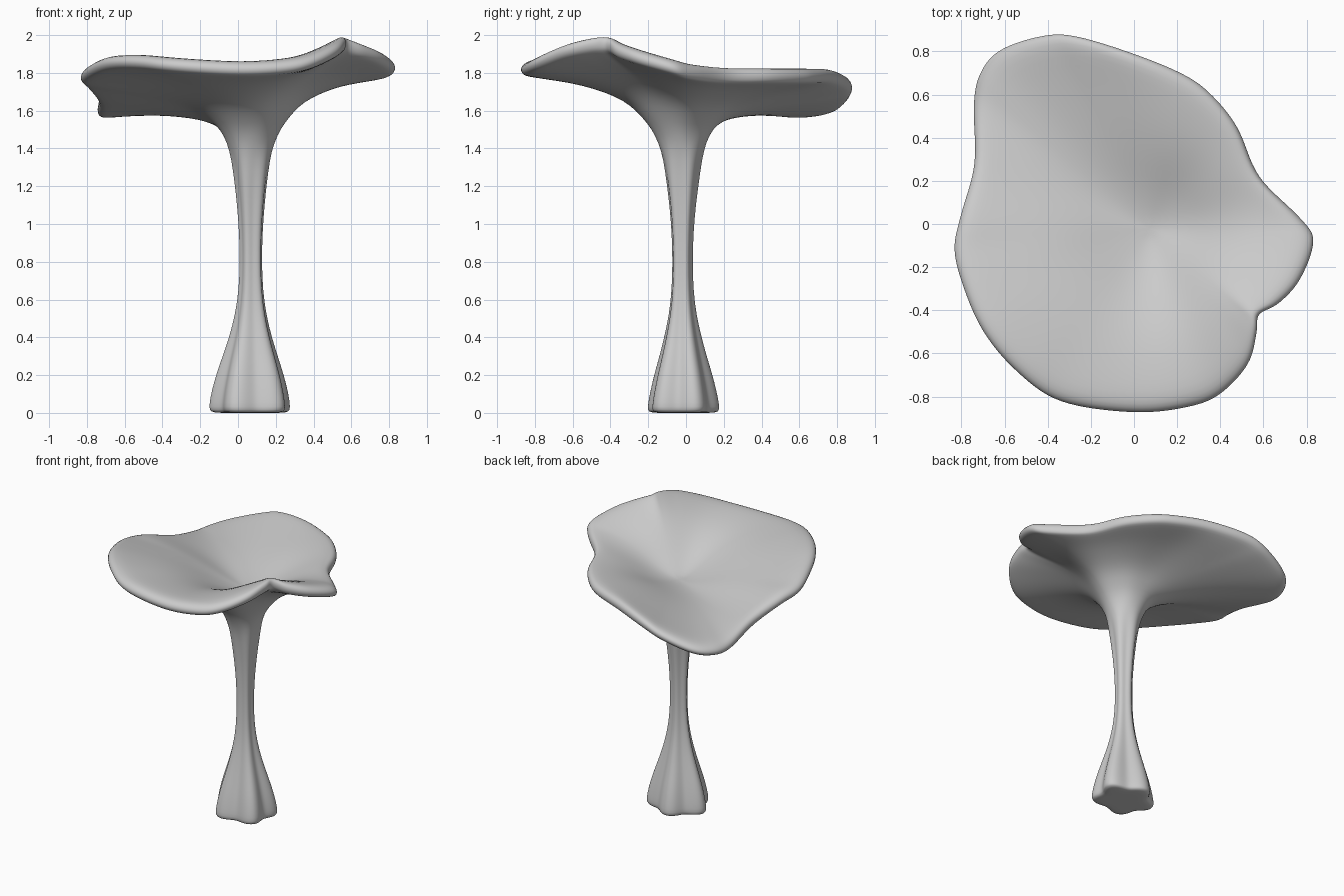
import bpy, bmesh, math
from mathutils import Vector

if "Cube" in bpy.data.objects:
    bpy.data.objects.remove(bpy.data.objects["Cube"])

# Wavy cap rim, counter-clockwise from the right tip (x, y, z)
RIM = [(.835, -.08, 1.83), (.77, .03, 1.80), (.58, .22, 1.785), (.48, .45, 1.785),
       (.35, .61, 1.785), (.22, .70, 1.785), (0, .79, 1.785), (-.26, .87, 1.75),
       (-.42, .875, 1.70), (-.62, .81, 1.63), (-.715, .70, 1.60), (-.745, .55, 1.60),
       (-.74, .28, 1.67), (-.805, .04, 1.75), (-.835, -.12, 1.78), (-.79, -.30, 1.82),
       (-.70, -.50, 1.855), (-.55, -.68, 1.86), (-.34, -.825, 1.84), (0, -.875, 1.82),
       (.25, -.85, 1.83), (.40, -.79, 1.86), (.53, -.65, 1.92), (.57, -.50, 1.955),
       (.58, -.42, 1.955), (.67, -.37, 1.92), (.77, -.26, 1.88)]
CENTRE = Vector((.07, -.02, 0))
STEPS = 4


def smooth_loop(pts):
    """Closed Catmull-Rom curve through the points."""
    pts = [Vector(p) for p in pts]
    n, out = len(pts), []
    for i in range(n):
        a, b, c, d = (pts[(i + k) % n] for k in (-1, 0, 1, 2))
        for s in range(STEPS):
            t = s / STEPS
            out.append(.5 * (2 * b + (c - a) * t + (2 * a - 5 * b + 4 * c - d) * t ** 2
                             + (3 * b - a - 3 * c + d) * t ** 3))
    return out


rim = smooth_loop(RIM)
angles = [math.atan2(p.y - CENTRE.y, p.x - CENTRE.x) for p in rim]


def soften(values, width):
    """Blur rim values over the angle so inner rings lose the rim's creases."""
    out = []
    for a in angles:
        w = [math.exp(-(math.remainder(a - b, math.tau) / width) ** 2) for b in angles]
        out.append(sum(x * y for x, y in zip(w, values)) / sum(w))
    return out


lengths = [(p.xy - CENTRE.xy).length for p in rim]
soft_z = soften([p.z for p in rim], .42)
soft_len = soften(lengths, .35)

bm = bmesh.new()
rings = []


def add_ring(pts):
    ring = [bm.verts.new(p) for p in pts]
    if rings:
        n = len(ring)
        for i in range(n):
            j = (i + 1) % n
            bm.faces.new((rings[-1][i], rings[-1][j], ring[j], ring[i]))
    rings.append(ring)


def stem_ring(z, rx, ry, lobe):
    pts = []
    for a in angles:
        k = 1 + lobe * math.cos(5 * (a + math.pi / 4))
        pts.append((CENTRE.x + rx * k * math.cos(a), CENTRE.y + ry * k * math.sin(a), z))
    add_ring(pts)


def cap_ring(t, height):
    """Ring at fraction t towards the rim; rounder and calmer near the stem."""
    pts = []
    w = min(1, t * 1.25)
    k = min(1, max(0, (t - .4) / .6)) ** 2
    for a, p, d, ds, zs in zip(angles, rim, lengths, soft_len, soft_z):
        r = t * ((d * k + ds * (1 - k)) * w + .8 * (1 - w))
        pts.append((CENTRE.x + r * math.cos(a), CENTRE.y + r * math.sin(a),
                    height(p.z * k + zs * (1 - k))))
    add_ring(pts)


# Fluted stem flaring at the foot
for row in [(0, .10, .09, .08), (0, .185, .165, .12), (.015, .20, .178, .12), (.05, .20, .176, .12),
            (.12, .188, .163, .12), (.2, .168, .145, .12), (.3, .138, .118, .11),
            (.4, .107, .094, .10), (.52, .079, .069, .09), (.65, .061, .055, .08),
            (.8, .056, .051, .08), (.95, .059, .055, .08), (1.1, .07, .067, .08),
            (1.22, .083, .083, .07), (1.34, .10, .10, .05)]:
    stem_ring(*row)

# Underside of the cap
cap_ring(.155, lambda z: 1.43)
for t, g in [(.20, .02), (.26, .22), (.33, .43), (.43, .60), (.56, .74), (.70, .85), (.85, .93), (.95, .99)]:
    cap_ring(t, lambda z, g=g: 1.50 + (z - .04 - 1.50) * g)

# Rounded lip
for t, dz in [(.985, -.033), (1, -.01), (.997, .012), (.975, .032)]:
    cap_ring(t, lambda z, dz=dz: z + dz)

# Dished top of the cap
for t, f in [(.93, 1), (.85, .97), (.72, .88), (.6, .77), (.48, .62), (.36, .43), (.24, .22), (.12, .06), (.04, .005)]:
    cap_ring(t, lambda z, f=f: 1.645 + (z + .04 - 1.645) * f)

bm.faces.new(rings[0])
bm.faces.new(rings[-1])
bmesh.ops.recalc_face_normals(bm, faces=bm.faces)
for f in bm.faces:
    f.smooth = True
mesh = bpy.data.meshes.new("mushroom")
bm.to_mesh(mesh)
bm.free()
obj = bpy.data.objects.new("mushroom", mesh)
bpy.context.collection.objects.link(obj)
sub = obj.modifiers.new("smooth", 'SUBSURF')
sub.levels = sub.render_levels = 1
